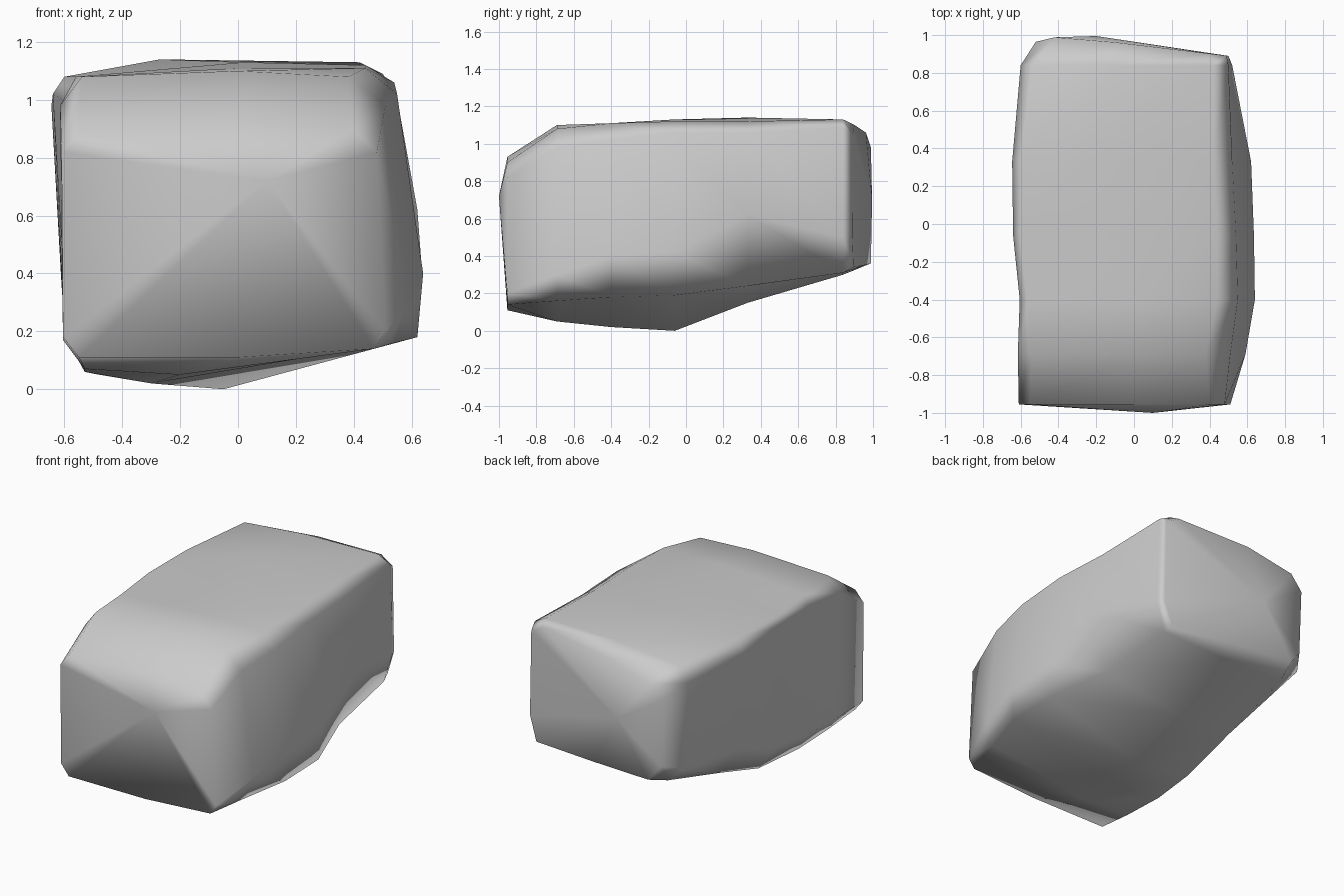
import bpy, bmesh

# Cross-sections (x, z) of the boulder from front to back, each a lumpy
# rounded box: bottom, left side, top, right side
STATIONS = [-0.955, -0.69, -0.40, -0.06, 0.33, 0.84, 0.95]
SECTIONS = [
    [(0, .11), (-.55, .11), (-.605, .18), (-.61, .82), (-.55, .89), (0, .93), (.40, .90), (.48, .82), (.51, .20), (.47, .14)],
    [(-.2, .05), (-.53, .07), (-.605, .17), (-.615, .98), (-.54, 1.08), (0, 1.10), (.38, 1.08), (.51, .98), (.59, .30), (.54, .16)],
    [(-.3, .02), (-.53, .06), (-.59, .17), (-.605, 1.0), (-.56, 1.08), (0, 1.11), (.44, 1.11), (.55, 1.02), (.64, .40), (.62, .18)],
    [(-.05, 0), (-.48, .05), (-.60, .22), (-.64, 1.02), (-.60, 1.08), (.02, 1.13), (.44, 1.12), (.54, 1.06), (.635, .42), (.62, .19)],
    [(-.05, .15), (-.48, .17), (-.61, .36), (-.645, .98), (-.60, 1.08), (-.27, 1.14), (.42, 1.12), (.52, 1.06), (.62, .62), (.50, .24)],
    [(0, .30), (-.46, .31), (-.59, .42), (-.60, .98), (-.54, 1.08), (-.1, 1.12), (.42, 1.13), (.50, 1.09), (.52, .50), (.46, .31)],
    [(0, .35), (-.42, .36), (-.50, .46), (-.52, .90), (-.42, .98), (-.1, 1.06), (.40, 1.10), (.49, 1.05), (.50, .50), (.45, .34)],
]

bm = bmesh.new()
rings = []
for i, (y, pts) in enumerate(zip(STATIONS, SECTIONS)):
    ring = []
    for x, z in pts:
        # the back end is slanted: further back on the left
        yy = min(y - 0.12 * x, 0.92 + 0.24 * (x + 0.58) + 0.03) if i == 6 else y
        ring.append(bm.verts.new((x, yy, z)))
    rings.append(ring)

# Skin between neighbouring sections
n = len(SECTIONS[0])
for a, b in zip(rings, rings[1:]):
    for k in range(n):
        m = (k + 1) % n
        bm.faces.new((a[k], a[m], b[m], b[k]))

# Slightly bulging front and back caps
for ring, centre in ((rings[0], (0.1, -1.0, 0.72)), (rings[-1], (-0.2, 0.995, 0.7))):
    c = bm.verts.new(centre)
    for k in range(n):
        bm.faces.new((ring[k], ring[(k + 1) % n], c))

bmesh.ops.recalc_face_normals(bm, faces=bm.faces)
for f in bm.faces:
    f.smooth = True

mesh = bpy.data.meshes.new("boulder")
bm.to_mesh(mesh)
bm.free()
boulder = bpy.data.objects.new("boulder", mesh)
bpy.context.collection.objects.link(boulder)

# Broad faces dominate the smooth shading
mod = boulder.modifiers.new("weighted_normals", 'WEIGHTED_NORMAL')
mod.weight = 50
